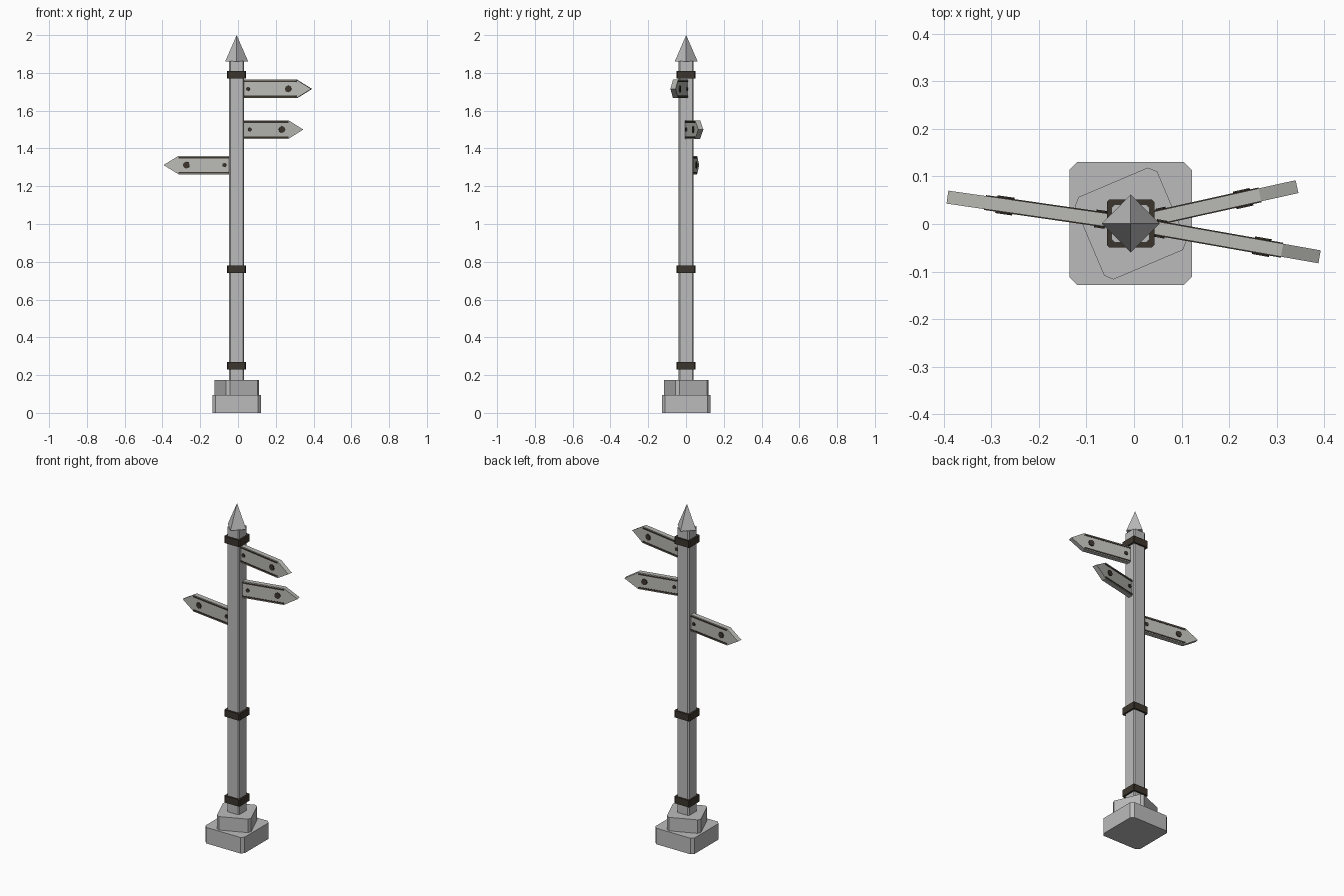
import bpy, bmesh, math
from mathutils import Matrix

if "Cube" in bpy.data.objects:
    bpy.data.objects.remove(bpy.data.objects["Cube"])

CX, CY = -0.007, 0.001   # post axis


def material(name, rgb):
    m = bpy.data.materials.new(name)
    m.diffuse_color = (*rgb, 1)
    m.use_nodes = True
    m.node_tree.nodes["Principled BSDF"].inputs["Base Color"].default_value = m.diffuse_color
    return m


STONE = material("grey_stone", (0.50, 0.50, 0.50))
BOARD = material("grey_board", (0.49, 0.49, 0.46))
IRON = material("dark_iron", (0.045, 0.036, 0.026))


def prism(name, outline, z0, z1, mat, matrix=Matrix()):
    """Extrude a flat outline from z0 to z1, then place it with a matrix."""
    bm = bmesh.new()
    low = [bm.verts.new((x, y, z0)) for x, y in outline]
    high = [bm.verts.new((x, y, z1)) for x, y in outline]
    bm.faces.new(low[::-1])
    bm.faces.new(high)
    n = len(outline)
    for i in range(n):
        j = (i + 1) % n
        bm.faces.new((low[i], low[j], high[j], high[i]))
    bmesh.ops.recalc_face_normals(bm, faces=bm.faces)
    me = bpy.data.meshes.new(name)
    bm.to_mesh(me)
    bm.free()
    me.materials.append(mat)
    ob = bpy.data.objects.new(name, me)
    ob.matrix_world = matrix
    bpy.context.collection.objects.link(ob)
    return ob


def chamfered(h, c):
    """Square outline with cut corners."""
    return [(h, c - h), (h, h - c), (h - c, h), (c - h, h),
            (-h, h - c), (-h, c - h), (c - h, -h), (h - c, -h)]


def rect(x0, x1, y0, y1):
    return [(x0, y0), (x1, y0), (x1, y1), (x0, y1)]


def disc(x, y, r, n=8):
    return [(x + r * math.cos(2 * math.pi * i / n), y + r * math.sin(2 * math.pi * i / n))
            for i in range(n)]


axis = Matrix.Translation((CX, CY, 0))

# Footing and post
prism("base_block", chamfered(0.129, 0.017), 0, 0.095, STONE, axis)
prism("turned_block", chamfered(0.094, 0.015), 0.095, 0.175, STONE,
      axis @ Matrix.Rotation(math.radians(23), 4, 'Z'))
prism("post", chamfered(0.04, 0.007), 0.17, 1.862, STONE, axis)

# Iron bands
for i, z in enumerate((0.25, 0.76, 1.79)):
    prism(f"band_{i + 1}", chamfered(0.05, 0.005), z - 0.02, z + 0.02, IRON, axis)

# Pointed finial with corners on the axes
bpy.ops.mesh.primitive_cone_add(vertices=4, radius1=0.061, radius2=0, depth=0.14,
                                location=(CX, CY, 1.93))
finial = bpy.context.object
finial.name = "finial"
finial.data.materials.append(STONE)


def sign(tag, z, angle, length, bolts):
    """Arrow board pointing along +x before it is turned about the post."""
    place = (Matrix.Translation((CX, CY, z)) @ Matrix.Rotation(math.radians(angle), 4, 'Z')
             @ Matrix.Rotation(math.pi / 2, 4, 'X'))
    half, t, neck = 0.049, 0.0138, length - 0.08
    prism(f"{tag}_board", [(0.0, -half), (neck, -half), (length, 0), (neck, half), (0.0, half)],
          -t, t, BOARD, place)
    for side, s in (("front", 1), ("back", -1)):
        for edge, e in (("upper", 1), ("lower", -1)):
            prism(f"{tag}_{side}_{edge}_strip",
                  rect(0.02, neck, e * 0.040 - 0.004, e * 0.040 + 0.004),
                  s * (t - 0.002), s * (t + 0.002), IRON, place)
        for i, (x, r) in enumerate(bolts):
            prism(f"{tag}_{side}_bolt_{i + 1}", disc(x, 0, r),
                  s * (t - 0.002), s * (t + 0.005), IRON, place)


# Three arrow boards
sign("top_sign", 1.715, -10, 0.403, ((0.064, 0.011), (0.280, 0.018)))
sign("middle_sign", 1.50, 12.5, 0.358, ((0.068, 0.011), (0.242, 0.018)))
sign("low_sign", 1.312, 180 - 8.2, 0.389, ((0.064, 0.011), (0.267, 0.018)))
